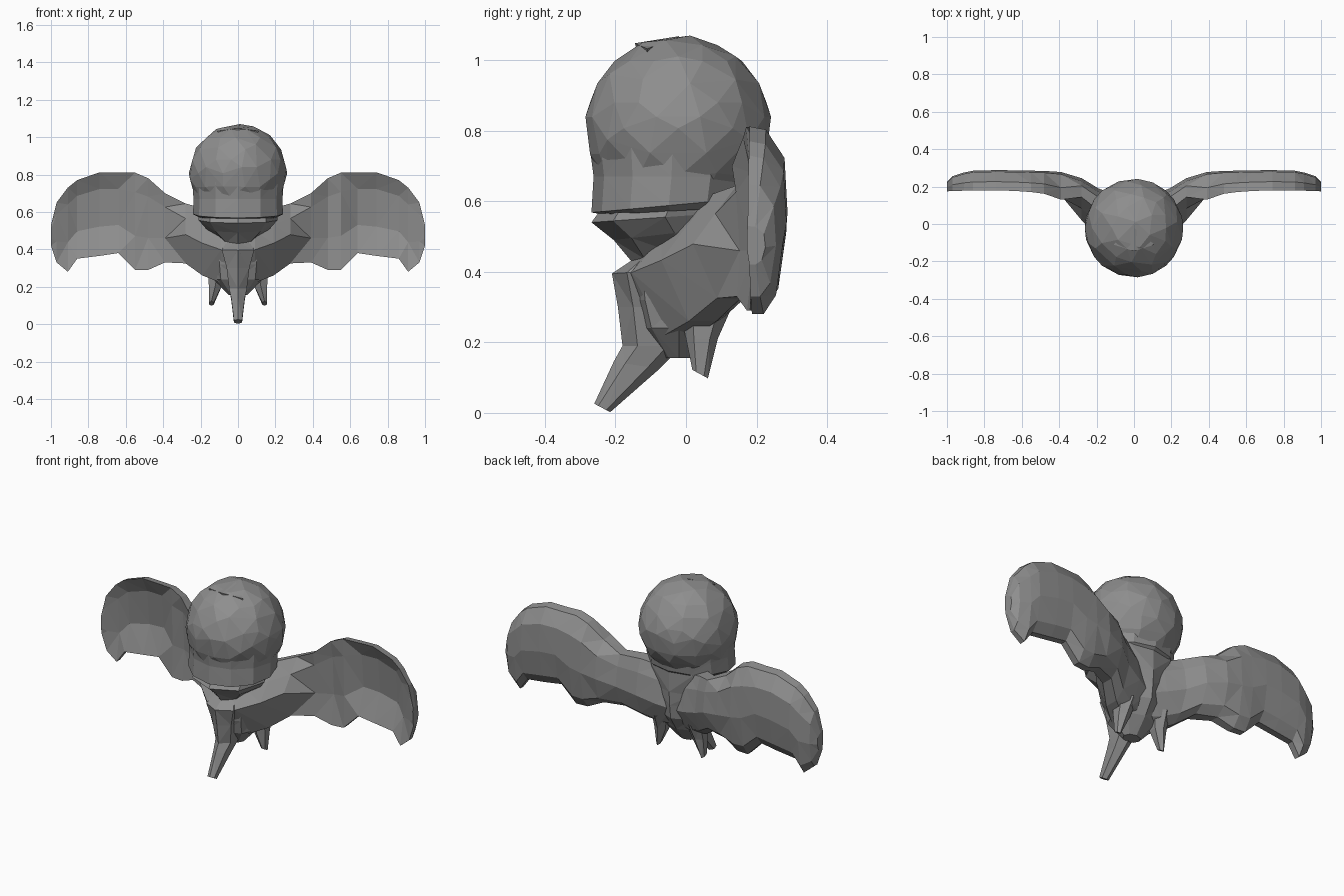
import bpy, bmesh
from math import sin, cos, tau
from mathutils import Matrix

old = bpy.data.objects.get("Cube")
if old:
    bpy.data.objects.remove(old)

grey = bpy.data.materials.new("stone grey")
grey.use_nodes = True
colour = (0.27, 0.27, 0.27, 1)
grey.diffuse_color = colour
grey.node_tree.nodes["Principled BSDF"].inputs["Base Color"].default_value = colour


def finish(name, bm, mirror=False):
    """Turn a bmesh into a flat-shaded grey object."""
    bmesh.ops.recalc_face_normals(bm, faces=bm.faces)
    bmesh.ops.triangulate(bm, faces=bm.faces)
    mesh = bpy.data.meshes.new(name)
    bm.to_mesh(mesh)
    bm.free()
    mesh.materials.append(grey)
    obj = bpy.data.objects.new(name, mesh)
    bpy.context.scene.collection.objects.link(obj)
    if mirror:
        mod = obj.modifiers.new("both sides", 'MIRROR')
        mod.use_mirror_merge = False
    return obj


def loft(name, rings, mirror=False):
    """Skin a list of equal-length point rings and cap the ends."""
    bm = bmesh.new()
    loops = [[bm.verts.new(p) for p in ring] for ring in rings]
    n = len(loops[0])
    for a, b in zip(loops, loops[1:]):
        for i in range(n):
            j = (i + 1) % n
            bm.faces.new((a[i], a[j], b[j], b[i]))
    bm.faces.new(loops[0])
    bm.faces.new(loops[-1])
    return finish(name, bm, mirror)


def oval(z, half, front, back, x=0, sides=8, tilt=0):
    """Level oval with a corner at the front; tilt lifts its back."""
    mid, depth = (front + back) / 2, (back - front) / 2
    return [(x + half * sin(tau * i / sides), mid - depth * cos(tau * i / sides),
             z - tilt * cos(tau * i / sides)) for i in range(sides)]


# Round head with irregular facets
bm = bmesh.new()
bmesh.ops.create_icosphere(bm, subdivisions=3, radius=0.263,
                           matrix=Matrix.Translation((0, -0.022, 0.807)))
head = finish("head", bm)
head.modifiers.new("coarser facets", 'DECIMATE').ratio = 0.65

# Small crest flap on the forehead
loft("crest", [
    [(-0.11, -0.11, 1.032), (0, -0.145, 1.048), (0.11, -0.11, 1.032), (0, -0.02, 1.068)],
    [(-0.10, -0.11, 1.00), (0, -0.135, 1.01), (0.10, -0.11, 1.00), (0, -0.02, 1.04)],
])

# Upper lip and cheeks, flat beneath
loft("cheeks", [
    oval(0.77, 0.245, -0.275, 0.20, sides=12),
    oval(0.67, 0.238, -0.262, 0.18, sides=12),
    oval(0.588, 0.24, -0.268, 0.17, sides=12, tilt=0.02),
    oval(0.572, 0.21, -0.23, 0.14, sides=12, tilt=0.01),
])

# Pointed lower jaw
loft("jaw", [
    oval(0.575, 0.21, -0.25, 0.15, tilt=0.01),
    oval(0.555, 0.21, -0.268, 0.15, tilt=0.015),
    oval(0.51, 0.17, -0.205, 0.14, tilt=0.02),
    oval(0.45, 0.09, -0.155, 0.11, tilt=0.02),
    oval(0.40, 0.05, -0.13, 0.05),
])

# Torso between the wing roots
loft("body", [
    oval(0.155, 0.05, -0.06, 0.02),
    oval(0.24, 0.13, -0.13, 0.09),
    oval(0.32, 0.14, -0.16, 0.14),
    oval(0.40, 0.15, -0.17, 0.15),
    oval(0.45, 0.16, -0.13, 0.155, tilt=0.03),
    oval(0.57, 0.19, -0.03, 0.155, tilt=0.04),
    oval(0.65, 0.15, 0.02, 0.15, tilt=0.02),
])

# Keel running from the chest down to the forward spike
loft("keel_spike", [
    oval(0.445, 0.07, -0.15, -0.03, sides=6, tilt=0.01),
    oval(0.40, 0.10, -0.21, -0.04, sides=6, tilt=0.005),
    oval(0.30, 0.07, -0.193, -0.02, sides=6),
    oval(0.19, 0.055, -0.18, -0.01, sides=6),
    oval(0.135, 0.042, -0.205, -0.075, sides=6, tilt=-0.01),
    oval(0.014, 0.025, -0.26, -0.215, sides=6, tilt=-0.012),
])

# Stubby legs
loft("legs", [
    oval(0.30, 0.055, -0.02, 0.13, x=0.11, sides=6),
    oval(0.21, 0.042, 0.0, 0.09, x=0.12, sides=6),
    oval(0.11, 0.014, 0.018, 0.062, x=0.142, sides=6, tilt=-0.012),
], mirror=True)


# Rounded back of a wing section as (height, depth) fractions
BACK = [(0.8, 0.93), (0.45, 1), (0.12, 0.82)]


def wing_ring(x, top, bottom, front, back, hollow=None):
    """Ridged section near the chest, or a blade with a hollow front."""
    if hollow is None:
        shape = [(1, 0.55), (0.99, 0.82), *BACK, (0, 0.6), (0, 0.3),
                 (0.48, 0), (0.75, 0.28)]
    else:
        shape = [(1, 0.12), (0.98, 0.5), *BACK, (0, 0.5), (0, 0.2),
                 (0.35, hollow), (0.8, hollow * 0.75)]
    return [(x, front + s * (back - front), bottom + t * (top - bottom))
            for t, s in shape]


# Wings with scalloped lower edge and hooked tips
stations = [
    (0, 0.55, 0.21, -0.205, 0.12),
    (0.09, 0.59, 0.22, -0.155, 0.155),
    (0.19, 0.62, 0.26, -0.07, 0.19),
    (0.28, 0.645, 0.325, 0.02, 0.245),
    (0.39, 0.70, 0.33, 0.11, 0.278, 0.25),
    (0.48, 0.78, 0.29, 0.145, 0.284, 0.35),
    (0.55, 0.81, 0.29, 0.155, 0.285, 0.25),
    (0.64, 0.81, 0.38, 0.162, 0.287, 0.6),
    (0.74, 0.812, 0.365, 0.165, 0.288, 0.65),
    (0.86, 0.77, 0.35, 0.165, 0.285, 0.6),
    (0.91, 0.73, 0.28, 0.165, 0.275, 0.45),
    (0.97, 0.65, 0.33, 0.165, 0.255, 0.25),
    (1.0, 0.53, 0.42, 0.168, 0.225, 0.1),
]
loft("wings", [wing_ring(*s) for s in stations], mirror=True)
